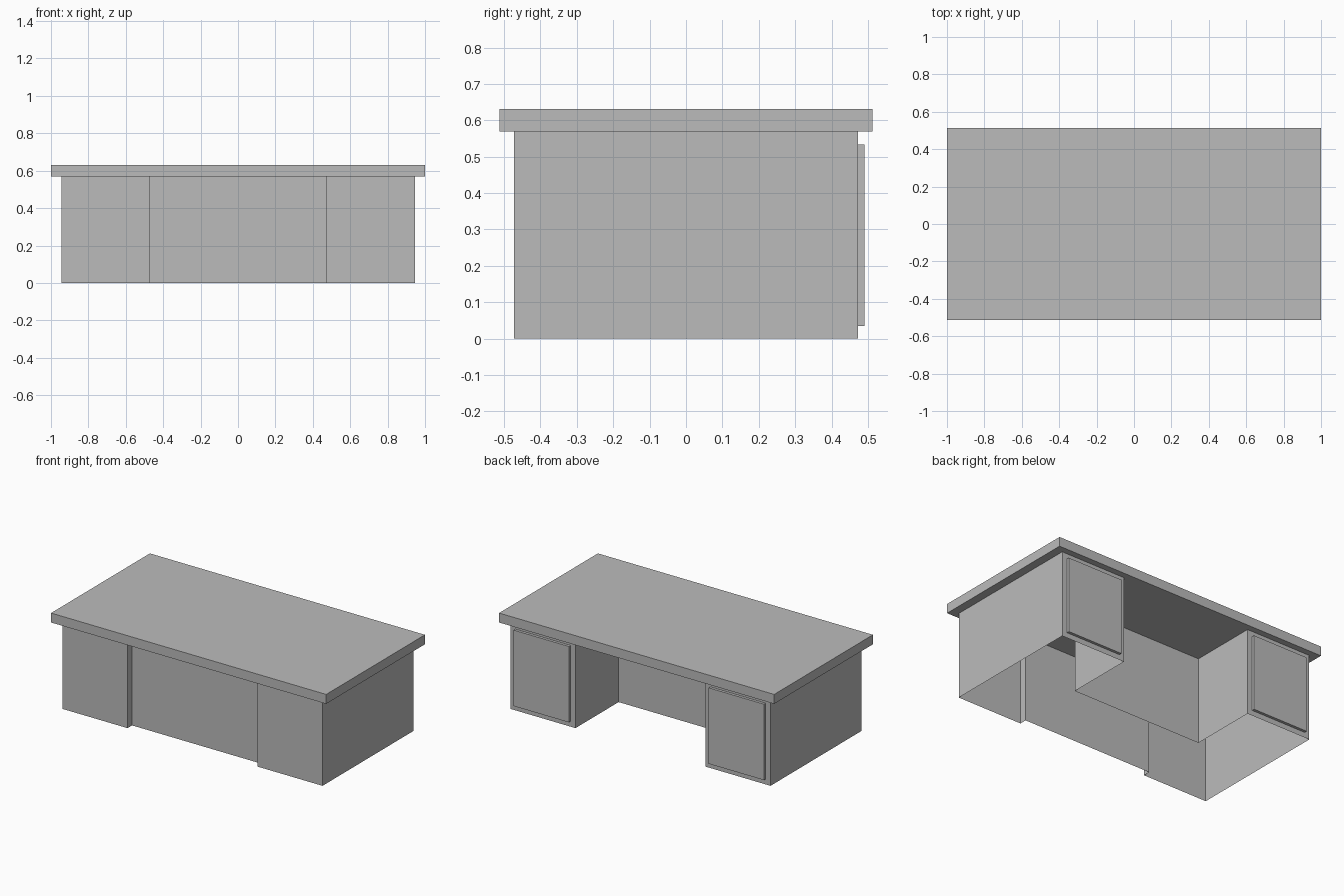
import bpy
import bmesh

cube = bpy.data.objects.get("Cube")
if cube:
    bpy.data.objects.remove(cube, do_unlink=True)

gray = bpy.data.materials.new("plain gray")
gray.use_nodes = True
colour = (0.5, 0.5, 0.5, 1)
gray.diffuse_color = colour
gray.node_tree.nodes["Principled BSDF"].inputs["Base Color"].default_value = colour

# Main sizes
TOP_Z, BODY_Z = 0.631, 0.569
OUTER, INNER, DEPTH = 0.945, 0.473, 0.472
FRONT_PANEL_Y, KNEE_PANEL_Y = -0.425, 0.024
INSET, DOOR_Y = 0.035, 0.49


def finish(name, bm):
    mesh = bpy.data.meshes.new(name)
    bm.to_mesh(mesh)
    bm.free()
    mesh.materials.append(gray)
    obj = bpy.data.objects.new(name, mesh)
    bpy.context.collection.objects.link(obj)
    return obj


def box(name, low, high):
    bm = bmesh.new()
    bmesh.ops.create_cube(bm, size=1)
    for v in bm.verts:
        v.co = [h if c > 0 else l for c, l, h in zip(v.co, low, high)]
    return finish(name, bm)


# Overhanging slab
box("desk_top", (-1, -0.513, BODY_Z), (1, 0.513, TOP_Z))

# Hollow body: one outline of both pedestals and the panels between, open below
half = [(INNER, FRONT_PANEL_Y), (INNER, -DEPTH), (OUTER, -DEPTH),
        (OUTER, DEPTH), (INNER, DEPTH), (INNER, KNEE_PANEL_Y)]
outline = half + [(-x, y) for x, y in reversed(half)]
bm = bmesh.new()
lower = [bm.verts.new((x, y, 0)) for x, y in outline]
upper = [bm.verts.new((x, y, BODY_Z)) for x, y in outline]
for i in range(len(outline)):
    j = (i + 1) % len(outline)
    bm.faces.new((lower[i], lower[j], upper[j], upper[i]))
finish("desk_body", bm)

# Raised doors on the back of each pedestal
for side, name in ((1, "left_door"), (-1, "right_door")):
    x0, x1 = sorted((side * (INNER + INSET), side * (OUTER - INSET)))
    box(name, (x0, DEPTH, INSET), (x1, DOOR_Y, BODY_Z - INSET))
